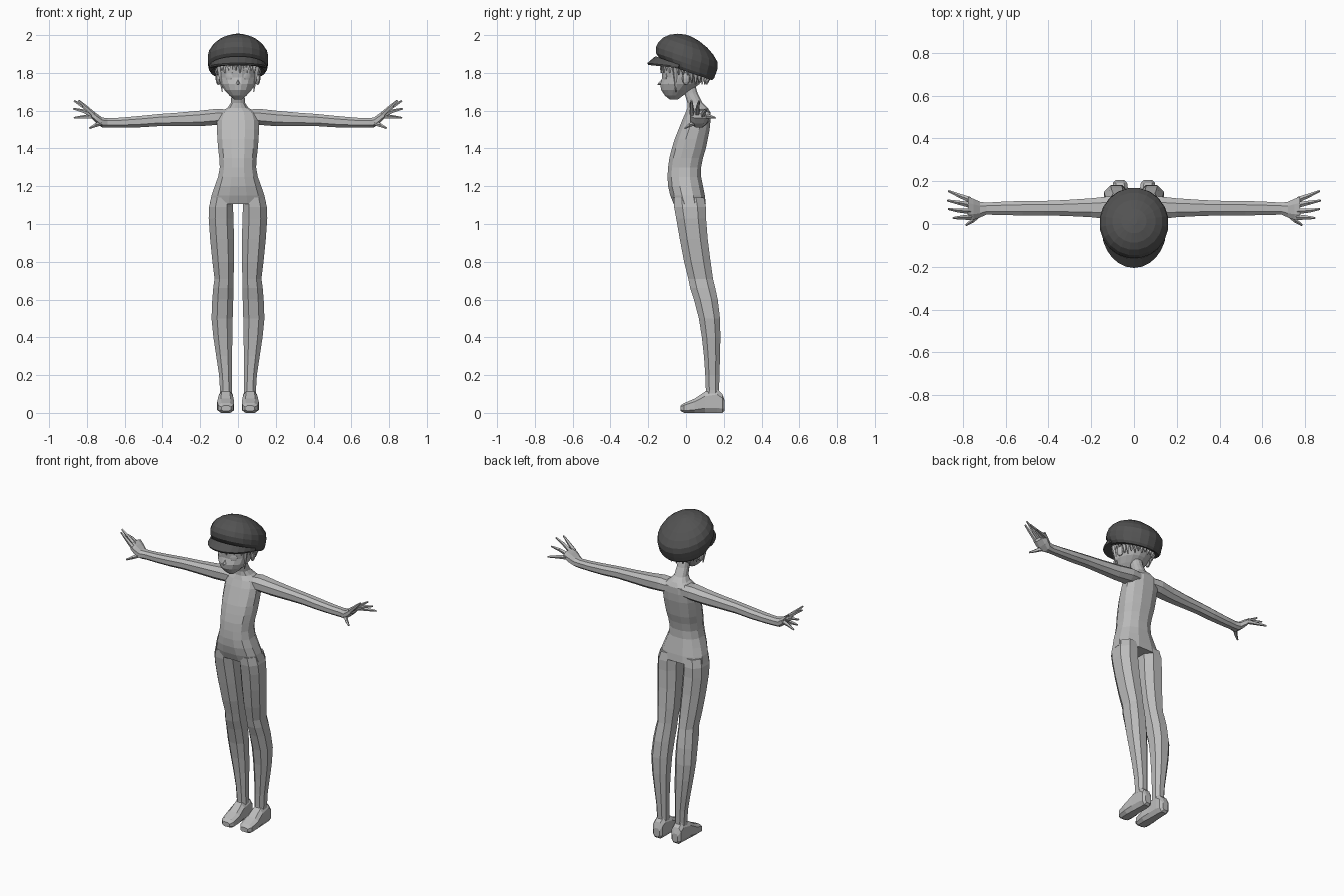
import bpy, bmesh, math
from mathutils import Matrix, Vector


def material(name, grey):
    m = bpy.data.materials.new(name)
    m.diffuse_color = (grey, grey, grey, 1)
    return m


SKIN = material("light grey", 0.5)
DARK = material("dark grey", 0.085)

# local z becomes world x (arms) or world y (feet)
ALONG_X = Matrix(((0, 0, 1), (1, 0, 0), (0, 1, 0))).to_4x4()
ALONG_Y = Matrix(((0, 1, 0), (0, 0, 1), (1, 0, 0))).to_4x4()


def finish(name, bm, mat, mirror=False):
    bmesh.ops.recalc_face_normals(bm, faces=bm.faces[:])
    me = bpy.data.meshes.new(name)
    bm.to_mesh(me)
    bm.free()
    me.materials.append(mat)
    ob = bpy.data.objects.new(name, me)
    bpy.context.collection.objects.link(ob)
    if mirror:
        ob.modifiers.new("mirror", "MIRROR").use_mirror_merge = False
    return ob


def loft(bm, rings, n, frame=Matrix(), power=0.85):
    """Rings are (height, x0, x1, y0, y1), joined by quads and capped."""
    loops = []
    k = math.cos(math.pi / n) ** power
    for h, x0, x1, y0, y1 in rings:
        loop = []
        for i in range(n):
            a = (i + 0.5) * 2 * math.pi / n
            c, s = math.cos(a), math.sin(a)
            c = math.copysign(abs(c) ** power, c) / k
            s = math.copysign(abs(s) ** power, s) / k
            p = Vector(((x0 + x1 + c * (x1 - x0)) / 2, (y0 + y1 + s * (y1 - y0)) / 2, h))
            loop.append(bm.verts.new(frame @ p))
        loops.append(loop)
    for a, b in zip(loops, loops[1:]):
        for i in range(n):
            j = (i + 1) % n
            bm.faces.new((a[i], a[j], b[j], b[i]))
    bm.faces.new(loops[0])
    bm.faces.new(loops[-1])


def taper(bm, p, q, r1, r2, n=5):
    p, q = Vector(p), Vector(q)
    d = q - p
    m = Matrix.Translation((p + q) / 2) @ d.to_track_quat("Z", "Y").to_matrix().to_4x4()
    bmesh.ops.create_cone(bm, cap_ends=True, segments=n, radius1=r1, radius2=r2,
                          depth=d.length, matrix=m)


def blob(bm, centre, size, turn=0):
    m = (Matrix.Translation(centre) @ Matrix.Rotation(turn, 4, "Z")
         @ Matrix.Diagonal((*size, 1)))
    bmesh.ops.create_uvsphere(bm, u_segments=10, v_segments=6, radius=1, matrix=m)


# torso and neck
bm = bmesh.new()
loft(bm, [(z, -x, x, y0, y1) for z, x, y0, y1 in (
    (1.105, .150, -.065, .105), (1.15, .140, -.083, .10), (1.20, .123, -.095, .09),
    (1.25, .105, -.098, .08), (1.30, .096, -.095, .08), (1.35, .099, -.088, .09),
    (1.40, .105, -.075, .105), (1.45, .109, -.06, .115), (1.50, .111, -.04, .125),
    (1.55, .110, -.02, .130), (1.59, .097, -.002, .130), (1.615, .055, .008, .115),
    (1.64, .038, .008, .088), (1.69, .034, -.008, .062), (1.75, .034, -.025, .045))], 12)
finish("torso", bm, SKIN)

# legs
bm = bmesh.new()
loft(bm, [(1.14, .025, .140, -.065, .095), (1.09, .026, .153, -.063, .105),
          (1.03, .024, .155, -.052, .106), (.92, .021, .147, -.033, .115),
          (.80, .020, .135, -.010, .130), (.71, .024, .124, .012, .143),
          (.66, .024, .131, .022, .155), (.60, .025, .136, .042, .168),
          (.50, .028, .140, .068, .180), (.40, .030, .130, .084, .182),
          (.30, .031, .115, .095, .180), (.20, .032, .100, .102, .177),
          (.12, .031, .095, .105, .175), (.07, .031, .097, .10, .18)], 8)
finish("legs", bm, SKIN, True)

# feet
bm = bmesh.new()
loft(bm, [(-.030, .010, .038, .038, .088), (-.010, 0, .052, .024, .105),
          (.045, 0, .075, .020, .110), (.10, 0, .112, .026, .104),
          (.165, 0, .125, .028, .100), (.192, 0, .10, .032, .098),
          (.205, .012, .065, .045, .085)], 8, ALONG_Y, 0.65)
finish("feet", bm, SKIN, True)

# arms with palms
bm = bmesh.new()
loft(bm, [(.05, .02, .125, 1.53, 1.605), (.11, .022, .13, 1.525, 1.61),
          (.20, .032, .12, 1.518, 1.60), (.32, .038, .112, 1.518, 1.589),
          (.42, .04, .108, 1.518, 1.582), (.52, .04, .108, 1.512, 1.572),
          (.62, .042, .104, 1.51, 1.563), (.69, .044, .10, 1.51, 1.56),
          (.72, .03, .104, 1.512, 1.564), (.75, .02, .118, 1.533, 1.586),
          (.775, .022, .126, 1.56, 1.60)], 8, ALONG_X)
finish("arms", bm, SKIN, True)

# fingers: base, knuckle and tip
bm = bmesh.new()
for base, mid, tip in (
        ((.725, .045, 1.535), (.755, .015, 1.522), (.785, -.005, 1.508)),
        ((.765, .032, 1.58), (.81, .03, 1.622), (.845, .028, 1.655)),
        ((.77, .06, 1.585), (.82, .063, 1.622), (.868, .07, 1.652)),
        ((.77, .09, 1.578), (.82, .10, 1.598), (.872, .11, 1.61)),
        ((.765, .113, 1.57), (.815, .132, 1.567), (.868, .155, 1.562))):
    taper(bm, base, mid, .014, .010)
    taper(bm, mid, tip, .010, .005)
finish("fingers", bm, SKIN, True)

# head
bm = bmesh.new()
loft(bm, [(z, -x, x, y0, y1) for z, x, y0, y1 in (
    (1.658, .018, -.085, -.045), (1.68, .045, -.112, -.015), (1.71, .072, -.132, .03),
    (1.74, .091, -.136, .07), (1.775, .10, -.126, .10), (1.82, .107, -.13, .12),
    (1.88, .105, -.11, .115))], 16, power=1)
finish("head", bm, SKIN)

# nose, ears and eyes
bm = bmesh.new()
taper(bm, (0, -.122, 1.75), (0, -.15, 1.738), .016, .003, 4)
finish("nose", bm, SKIN)
bm = bmesh.new()
blob(bm, (.104, .0, 1.77), (.014, .022, .034), 0.3)
finish("ears", bm, SKIN, True)
bm = bmesh.new()
blob(bm, (.048, -.112, 1.782), (.022, .005, .024), 0.45)
finish("eyes", bm, SKIN, True)

# hair locks hanging around the edge of the cap
bm = bmesh.new()
COUNT = 32
for i in range(COUNT):
    a = (i + 0.5) * 2 * math.pi / COUNT
    s, c = math.sin(a), math.cos(a)
    x, y = .115 * s, -.003 - .125 * c
    top = 1.825 - .344 * (y - .01)
    if c > 0.6:
        tip = (x * .95, y - .004, 1.80 + .012 * (i % 2))
    elif c > 0.3:
        tip = (x * .82, y * .85, 1.70)
    elif c > -0.2:
        tip = (x, y, 1.79)
    else:
        tip = (x * .85, y * .9, 1.738 + .01 * (i % 2))
    taper(bm, (x, y, top), tip, .016, .003, 4)
finish("hair", bm, SKIN)

# cap dome, tipped back
bm = bmesh.new()
TILT = Matrix.Translation((0, .01, 1.805)) @ Matrix.Rotation(math.radians(-19), 4, "X")
loft(bm, [(h, -x, x, u - r, u + r) for h, x, u, r in (
    (0, .142, 0, .135), (.015, .153, -.01, .152), (.04, .159, -.025, .168),
    (.07, .160, -.03, .173), (.10, .153, -.033, .165), (.13, .132, -.042, .14),
    (.155, .10, -.05, .105), (.174, .058, -.056, .06), (.183, .015, -.06, .016))],
     20, TILT, 1)
finish("cap_dome", bm, DARK)

# cap peak: a wedge swept around the front
bm = bmesh.new()
rows = []
for i in range(13):
    a = math.radians(-84 + 14 * i)
    s, c = math.sin(a), math.cos(a)
    drop = 1 - c
    rows.append([bm.verts.new(p) for p in (
        (.150 * s, -.02 - .142 * c, 1.888 - .05 * drop),
        (.152 * s, -.02 - .185 * c, 1.852 - .02 * drop),
        (.150 * s, -.02 - .180 * c, 1.842 - .018 * drop),
        (.110 * s, -.02 - .090 * c, 1.840 - .012 * drop))])
for a, b in zip(rows, rows[1:]):
    for i in range(4):
        j = (i + 1) % 4
        bm.faces.new((a[i], a[j], b[j], b[i]))
bm.faces.new(rows[0])
bm.faces.new(rows[-1])
finish("cap_peak", bm, DARK)
